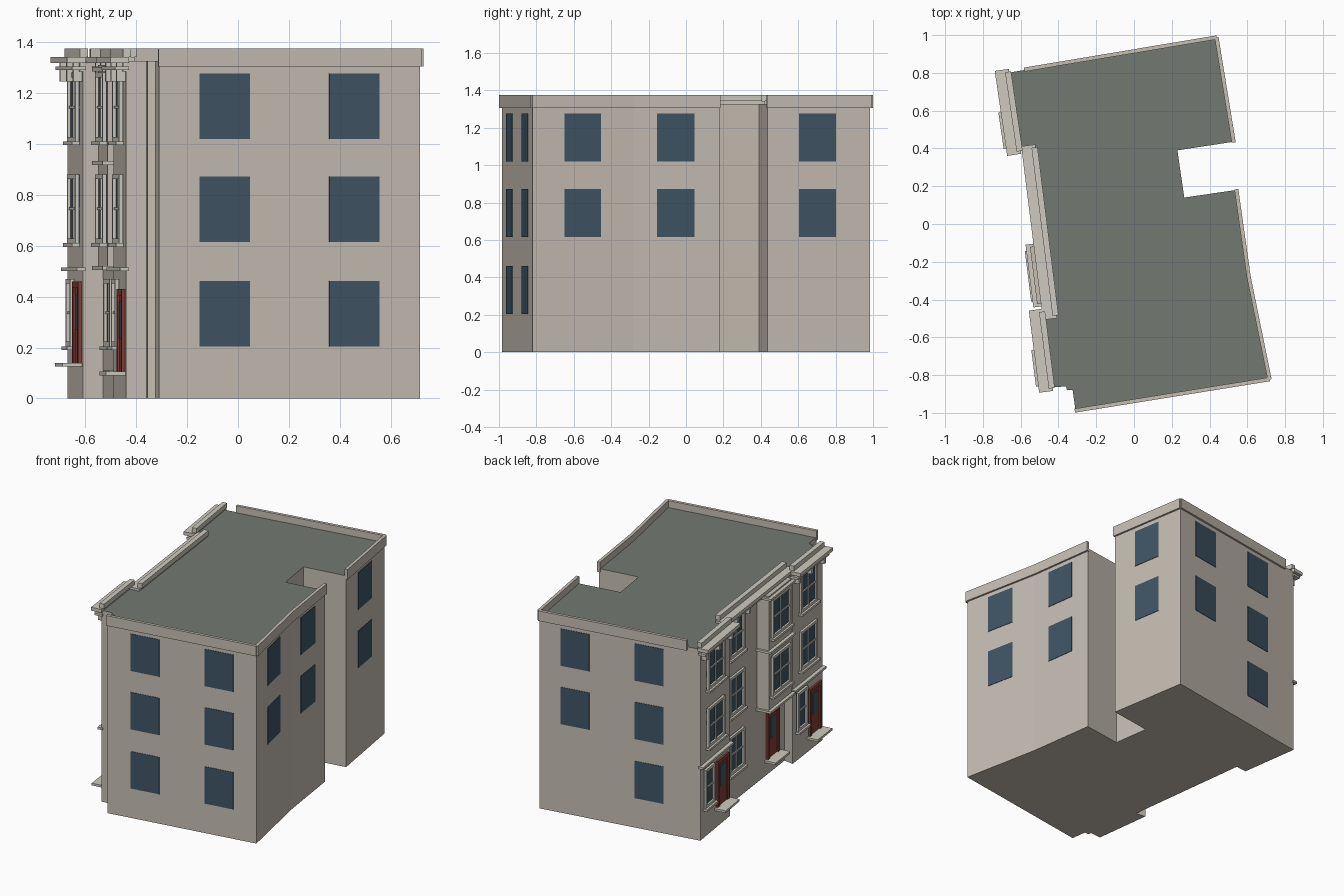
import bpy, bmesh
from mathutils import Vector

if "Cube" in bpy.data.objects:
    bpy.data.objects.remove(bpy.data.objects["Cube"])

def material(name, rgb):
    m = bpy.data.materials.new(name)
    m.diffuse_color = (*rgb, 1)
    m.use_nodes = True
    m.node_tree.nodes["Principled BSDF"].inputs["Base Color"].default_value = m.diffuse_color
    return m

WALL = material("wall_stone", (0.56, 0.51, 0.45))
ROOF = material("roof_felt", (0.17, 0.19, 0.17))
TRIM = material("trim_stone", (0.62, 0.59, 0.52))
GLASS = material("glass", (0.05, 0.09, 0.13))
DOOR = material("door_paint", (0.22, 0.05, 0.04))

def finish(bm, name, *mats):
    bmesh.ops.recalc_face_normals(bm, faces=bm.faces)
    me = bpy.data.meshes.new(name)
    bm.to_mesh(me)
    bm.free()
    for m in mats:
        me.materials.append(m)
    ob = bpy.data.objects.new(name, me)
    bpy.context.collection.objects.link(ob)

def prism(bm, pts, z0, z1):
    f = bm.faces.new([bm.verts.new((p[0], p[1], z0)) for p in pts])
    top = bmesh.ops.extrude_face_region(bm, geom=[f])["geom"]
    bmesh.ops.translate(bm, vec=(0, 0, z1 - z0),
                        verts=[v for v in top if isinstance(v, bmesh.types.BMVert)])
    return [g for g in top if isinstance(g, bmesh.types.BMFace)][0]

class Line:
    """A wall line seen from above; t runs along it, o points outward."""
    def __init__(self, p0, p1):
        self.a, self.b = Vector(p0), Vector(p1)
        d = self.b - self.a
        self.len = d.length
        self.d = d.normalized()
        self.n = Vector((self.d.y, -self.d.x))
    def at(self, t, o):
        return self.a + self.d * t + self.n * o

def boxes(name, mat, items):
    # each item: line, t0, t1, o0, o1, z0, z1
    bm = bmesh.new()
    for ln, t0, t1, o0, o1, z0, z1 in items:
        prism(bm, [ln.at(t0, o0), ln.at(t1, o0), ln.at(t1, o1), ln.at(t0, o1)], z0, z1)
    finish(bm, name, mat)

# Main body with roof
ROOF_Z = 1.327
foot = [(-.31, -.985), (.715, -.82), (.605, -.28), (.54, .18), (.266, .14), (.23, .39),
        (.525, .435), (.435, .985), (-.67, .80), (-.61, .39), (-.53, .40), (-.42, -.48),
        (-.49, -.47), (-.44, -.865), (-.36, -.86), (-.355, -.88), (-.325, -.88)]
bm = bmesh.new()
prism(bm, foot, 0, ROOF_Z).material_index = 1
finish(bm, "building_body", WALL, ROOF)

edge = lambda i: Line(foot[i], foot[(i + 1) % len(foot)])
front, right_a, right_b, right_c, back = edge(0), edge(1), edge(2), edge(6), edge(7)
bay_a, middle, bay_c = edge(8), edge(10), edge(12)

# Parapets on the plain sides
par = [(l, -.004, l.len + .004, -.008, .013, 1.305, 1.375) for l in (front, right_a, right_b, right_c)]
par.append((back, -.004, 1.03, -.008, .013, 1.305, 1.375))
boxes("parapet", WALL, par)

# Plain flat windows on front, right and back
FLOORS = [(.205, .462), (.615, .872), (1.02, 1.277)]
plain = []
for ln, t, lowest in [(front, .261, 0), (front, .777, 0), (right_a, .273, 1), (right_b, .227, 1),
                      (right_c, .271, 1), (back, .248, 1), (back, .765, 0)]:
    for z0, z1 in FLOORS[lowest:]:
        plain.append((ln, t - .1, t + .1, -.01, .003, z0, z1))
boxes("plain_windows", GLASS, plain)

# Hanging bay on the middle of the street side
OUT, T0, T1 = .085, .515, .82
boxes("hanging_bay", WALL, [(middle, T0, T1, -.01, OUT, .52, 1.31)])
bay_b = Line(middle.at(T0, OUT), middle.at(T1, OUT))
boxes("hanging_bay_bands", TRIM,
      [(bay_b, -.015, bay_b.len + .015, -OUT, .022, z, z + .015) for z in (.505, .918, 1.285)])

# Framed windows on the street side
glass, frames, sills = [], [], []
def window(ln, t0, t1, z0, z1, split=True):
    glass.append((ln, t0, t1, -.01, .003, z0, z1))
    w = .018
    for a, b in ((t0, t0 + w), (t1 - w, t1)):
        frames.append((ln, a, b, -.01, .016, z0, z1))
    for a, b in ((z0, z0 + w), (z1 - w, z1)):
        frames.append((ln, t0, t1, -.01, .016, a, b))
    mid, zm = (t0 + t1) / 2, (z0 + z1) / 2
    frames.append((ln, t0, t1, -.01, .010, zm - .005, zm + .005))
    if split:
        frames.append((ln, mid - .006, mid + .006, -.01, .010, z0, z1))
    sills.append((ln, t0 - .012, t1 + .012, -.01, .03, z0 - .015, z0))

for z0, z1 in ((.61, .88), (1.01, 1.28)):
    window(bay_a, .09, .32, z0, z1)
    window(middle, .13, .33, z0, z1)
    window(bay_b, .03, .275, z0, z1)
    window(bay_c, .09, .31, z0, z1)
window(bay_a, .05, .18, .205, .47, False)
window(middle, .13, .33, .205, .47)
window(bay_c, .05, .18, .205, .47, False)
boxes("street_window_glass", GLASS, glass)
boxes("street_window_frames", TRIM, frames)
boxes("street_window_sills", TRIM, sills)

# Doors with a glazed panel, side posts and a step
doors, panes, steps = [], [], []
for ln, t0, t1, z0, z1 in ((bay_a, .22, .38, .14, .46), (middle, .64, .80, .11, .43),
                           (bay_c, .21, .37, .105, .43)):
    doors.append((ln, t0, t1, -.01, .006, z0, z1))
    for a, b in ((t0, t0 + .025), (t1 - .025, t1)):
        doors.append((ln, a, b, -.01, .014, z0, z1))
    doors.append((ln, t0, t1, -.01, .014, z1 - .025, z1))
    panes.append((ln, t0 + .045, t1 - .045, -.01, .009, z0 + .13, z1 - .05))
    steps.append((ln, t0 - .02, t1 + .015, -.01, .078, z0 - .015, z0))
boxes("doors", DOOR, doors)
boxes("door_panes", GLASS, panes)
boxes("door_steps", TRIM, steps)

# String courses above the ground floor of the end bays
boxes("string_courses", TRIM,
      [(l, -.01, l.len + .01, -.01, .025, .5, .515) for l in (bay_a, bay_c)])

# Roof cornices with fascia, slab, cap and brackets
cornice = []
for ln, count in ((bay_a, 3), (middle, 6), (bay_c, 3)):
    L = ln.len
    cornice += [(ln, 0, L, -.01, .012, 1.285, 1.32),
                (ln, -.015, L + .015, -.01, .045, 1.29, 1.305),
                (ln, -.02, L + .02, -.01, .065, 1.318, 1.342),
                (ln, -.005, L + .005, -.02, .012, 1.342, 1.375)]
    for i in range(count):
        t = .02 + (L - .06) * i / (count - 1)
        cornice.append((ln, t, t + .022, -.01, .035, 1.245, 1.318))
boxes("street_cornices", TRIM, cornice)
